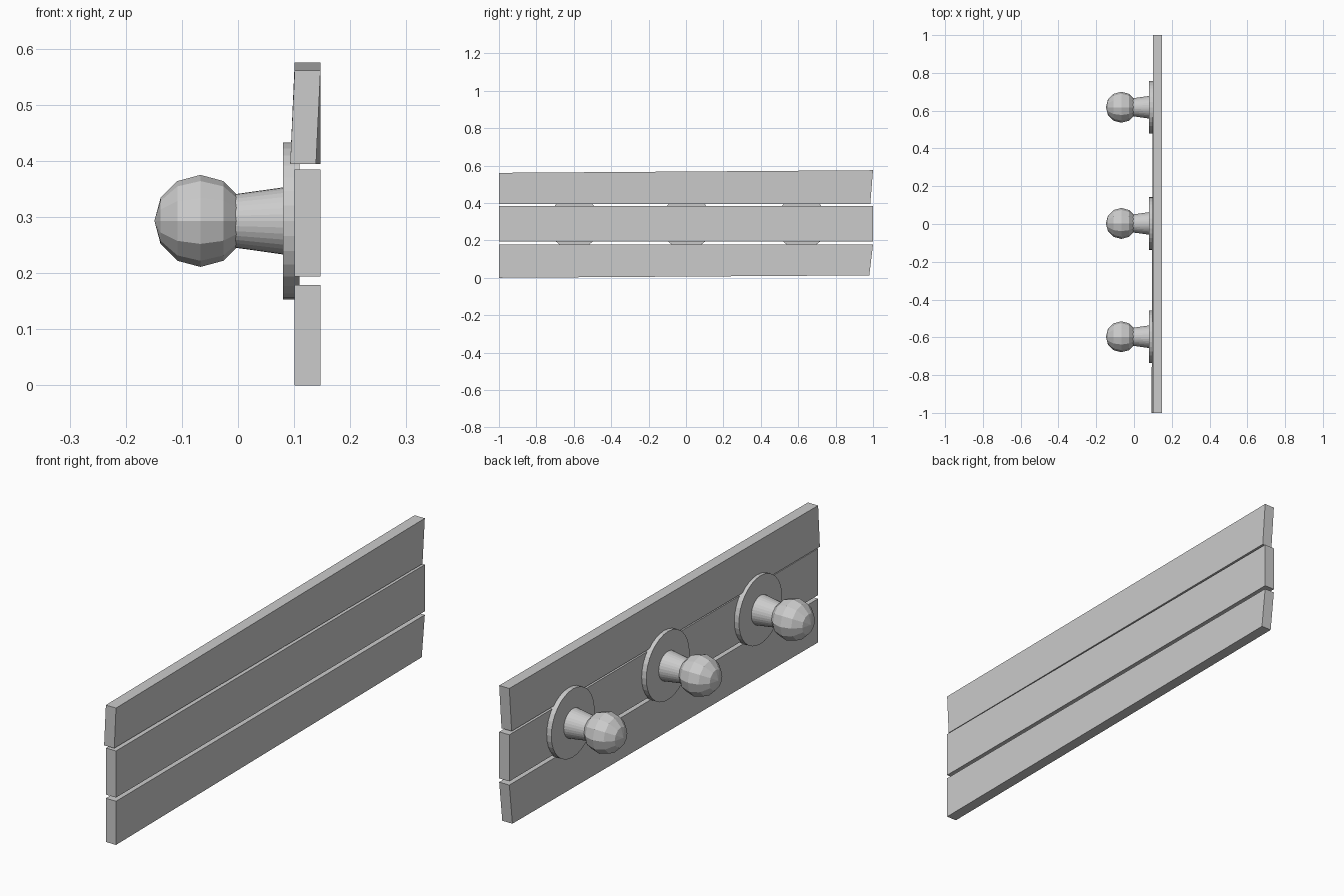
import bpy, bmesh
from math import pi
from mathutils import Matrix

if "Cube" in bpy.data.objects:
    bpy.data.objects.remove(bpy.data.objects["Cube"])


def finish(name, bm):
    bmesh.ops.recalc_face_normals(bm, faces=bm.faces)
    me = bpy.data.meshes.new(name)
    bm.to_mesh(me)
    bm.free()
    ob = bpy.data.objects.new(name, me)
    bpy.context.collection.objects.link(ob)
    return ob


def board(name, outline, lean=0.0):
    """Plank from a (y, z) outline: near-bottom, far-bottom, far-top, near-top."""
    bm = bmesh.new()
    back, front = [[bm.verts.new((x - (lean if i == 0 else 0), y, z))
                    for i, (y, z) in enumerate(outline)] for x in (0.101, 0.147)]
    bm.faces.new(back)
    bm.faces.new(front[::-1])
    for i in range(4):
        j = (i + 1) % 4
        bm.faces.new((back[i], front[i], front[j], back[j]))
    return finish(name, bm)


def along_x(x, y):
    return Matrix.Translation((x, y, 0.293)) @ Matrix.Rotation(pi / 2, 4, 'Y')


def cylinder(name, y, x0, x1, r0, r1):
    bm = bmesh.new()
    bmesh.ops.create_cone(bm, cap_ends=True, segments=32, radius1=r0, radius2=r1,
                          depth=x1 - x0, matrix=along_x((x0 + x1) / 2, y))
    return finish(name, bm)


def ball(name, y):
    bm = bmesh.new()
    bmesh.ops.create_uvsphere(bm, u_segments=12, v_segments=6, radius=0.082,
                              matrix=along_x(-0.067, y))
    return finish(name, bm)


# Three slightly uneven planks
board("lower_board", [(-1, 0), (0.98, 0.013), (1, 0.179), (-1, 0.179)])
board("middle_board", [(-1, 0.194), (1, 0.194), (1, 0.385), (-1, 0.385)])
board("upper_board", [(-1, 0.394), (0.985, 0.394), (1, 0.575), (-1, 0.561)], lean=0.008)

# Three pegs: mounting disc, tapered stem, faceted ball
for i, y in enumerate((-0.597, 0.003, 0.618), 1):
    cylinder(f"peg_disc_{i}", y, 0.080, 0.110, 0.140, 0.140)
    cylinder(f"peg_stem_{i}", y, -0.010, 0.082, 0.047, 0.060)
    ball(f"peg_ball_{i}", y)
